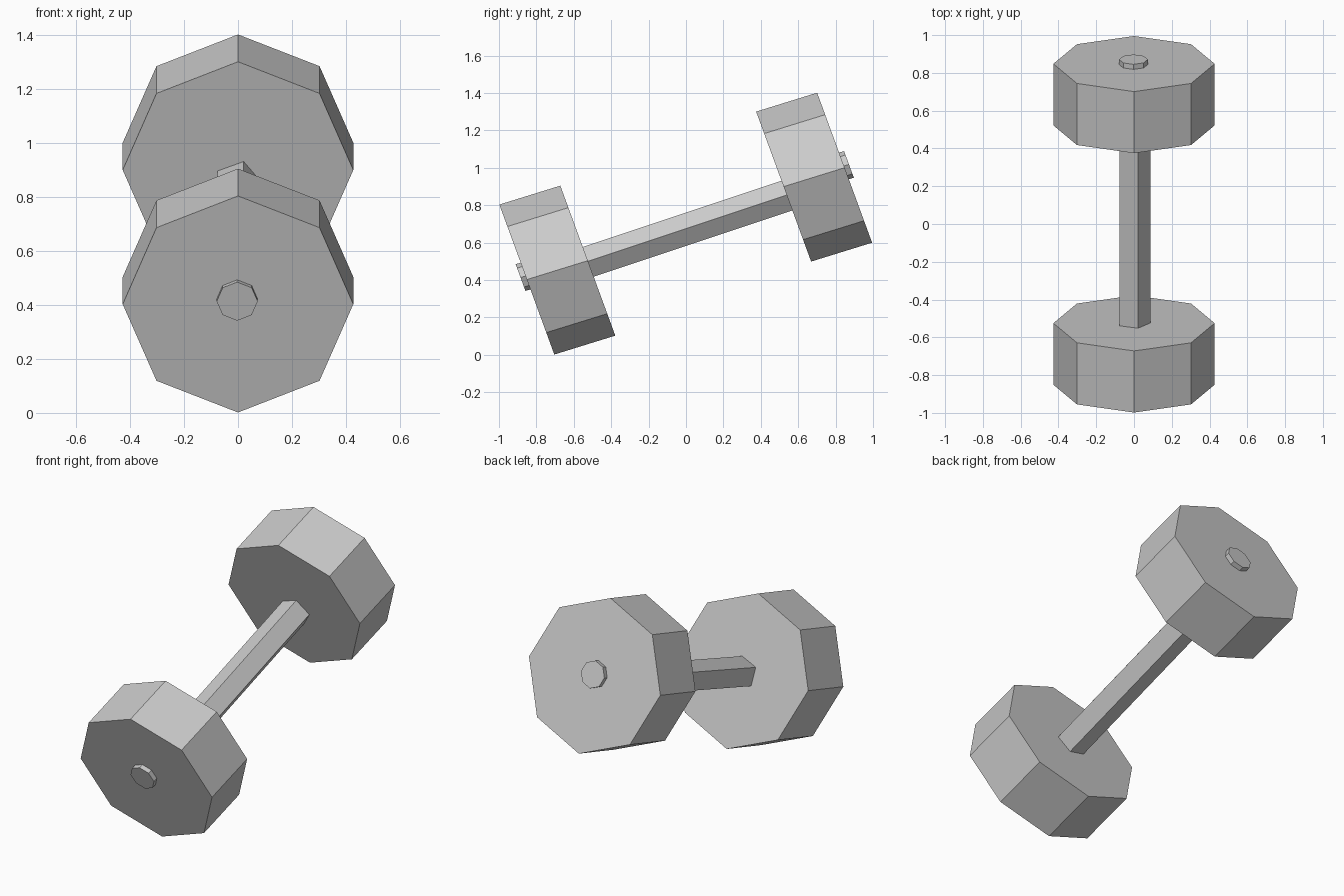
import bpy, bmesh
from math import cos, sin, radians, tau
from mathutils import Vector

cube = bpy.data.objects.get("Cube")
if cube:
    bpy.data.objects.remove(cube, do_unlink=True)

COLOUR = (0.6, 0.6, 0.6, 1)
grey = bpy.data.materials.new("grey_metal")
grey.use_nodes = True
grey.diffuse_color = COLOUR
grey.node_tree.nodes["Principled BSDF"].inputs["Base Color"].default_value = COLOUR


def prism(name, start, end, sides, radius, up, turn=0):
    """Flat-shaded prism between two centres; 'up' is its in-section upward direction."""
    start, end, up = Vector(start), Vector(end), Vector(up).normalized()
    side = Vector((1, 0, 0))
    bm = bmesh.new()
    rings = []
    for centre in (start, end):
        ring = []
        for i in range(sides):
            a = radians(turn) + tau * i / sides
            ring.append(bm.verts.new(centre + radius * (cos(a) * side + sin(a) * up)))
        rings.append(ring)
        bm.faces.new(ring)
    for i in range(sides):
        j = (i + 1) % sides
        bm.faces.new((rings[0][i], rings[0][j], rings[1][j], rings[1][i]))
    bmesh.ops.recalc_face_normals(bm, faces=bm.faces)
    mesh = bpy.data.meshes.new(name)
    bm.to_mesh(mesh)
    bm.free()
    mesh.materials.append(grey)
    obj = bpy.data.objects.new(name, mesh)
    bpy.context.collection.objects.link(obj)
    return obj


# Shared directions of the tilted weights
half = Vector((0, 0.163, 0.0505))
tilt_up = Vector((0, -0.294, 0.802)).normalized()

# Octagonal weights, each with a small bolt cap on its outer face
for label, sign, centre, lift in (("front", -1, (0, -0.688, 0.453), 0.02),
                                  ("back", 1, (0, 0.685, 0.95), 0.01)):
    centre = Vector(centre)
    prism(label + "_weight", centre - half, centre + half, 8, 0.427, tilt_up)
    face = centre + sign * half + lift * tilt_up + Vector((-0.003, 0, 0))
    out = sign * half.normalized()
    prism(label + "_bolt_cap", face - 0.03 * out, face + 0.028 * out, 8, 0.076, tilt_up)

# Five-sided handle bar, ending inside the weights
prism("handle_bar", (-0.002, -0.69, 0.44), (-0.002, 0.69, 0.9), 5, 0.089,
      (0, -0.316, 0.949), turn=75)
